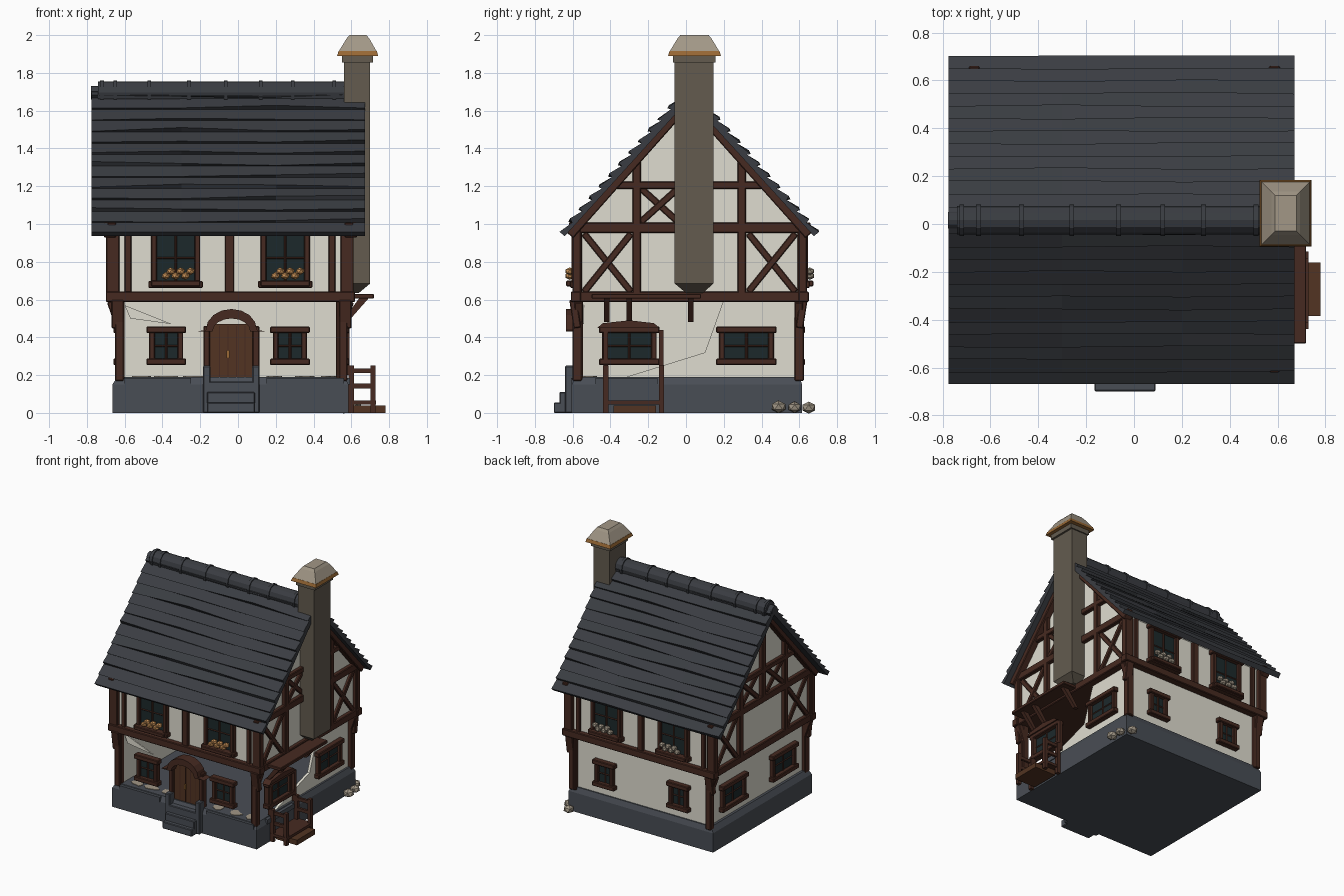
import bpy, bmesh, random
from math import pi, cos, sin
from mathutils import Vector, Matrix

random.seed(4)
if "Cube" in bpy.data.objects:
    bpy.data.objects.remove(bpy.data.objects["Cube"])


def material(name, *rgb):
    m = bpy.data.materials.new(name)
    m.use_nodes = True
    m.diffuse_color = (*rgb, 1)
    m.node_tree.nodes["Principled BSDF"].inputs["Base Color"].default_value = (*rgb, 1)
    return m


PLASTER = material("plaster", 0.74, 0.72, 0.63)
WOOD = material("dark timber", 0.062, 0.023, 0.015)
DOOR = material("door wood", 0.085, 0.034, 0.016)
SLATE = material("slate", 0.042, 0.046, 0.054)
STONE = material("blue grey stone", 0.066, 0.075, 0.09)
CHIMNEY = material("chimney stone", 0.125, 0.105, 0.078)
PALE = material("pale stone", 0.36, 0.31, 0.24)
RUST = material("rusty rim", 0.32, 0.14, 0.035)
GLASS = material("dark glass", 0.012, 0.022, 0.024)
FLOWER = material("orange flowers", 0.55, 0.27, 0.09)

# distance of each outer wall from the centre, for the two storeys
LOWER = dict(front=0.56, back=0.59, right=0.55, left=0.62)
UPPER = dict(front=0.57, back=0.61, right=0.58, left=0.66)


def place(side, u, z, d):
    return {"front": (u, -d, z), "back": (u, d, z),
            "right": (d, u, z), "left": (-d, u, z)}[side]


def finish(name, bm, mat, bevel=0):
    bmesh.ops.recalc_face_normals(bm, faces=bm.faces)
    mesh = bpy.data.meshes.new(name)
    bm.to_mesh(mesh)
    bm.free()
    mesh.materials.append(mat)
    ob = bpy.data.objects.new(name, mesh)
    bpy.context.collection.objects.link(ob)
    if bevel:
        mod = ob.modifiers.new("soft edges", "BEVEL")
        mod.width = bevel
        mod.segments = 1
    return ob


def loft(name, rings, mat, bevel=0):
    """Skin a list of equal-length point rings and cap both ends."""
    bm = bmesh.new()
    rows = [[bm.verts.new(p) for p in r] for r in rings]
    for a, b in zip(rows, rows[1:]):
        for i in range(len(a)):
            j = (i + 1) % len(a)
            bm.faces.new((a[i], a[j], b[j], b[i]))
    bm.faces.new(rows[0])
    bm.faces.new(rows[-1])
    return finish(name, bm, mat, bevel)


def prism(name, side, pts, d0, d1, mat, bevel=0):
    return loft(name, [[place(side, u, z, d) for u, z in pts] for d in (d0, d1)], mat, bevel)


def panel(name, side, u0, u1, z0, z1, d0, d1, mat, bevel=0):
    return prism(name, side, [(u0, z0), (u1, z0), (u1, z1), (u0, z1)], d0, d1, mat, bevel)


def beam(name, side, a, b, d, width=0.045, thick=0.03, mat=WOOD):
    a, b = Vector(a), Vector(b)
    n = (b - a).normalized().orthogonal() * width / 2
    prism(name, side, [a + n, b + n, b - n, a - n], d - 0.015, d + thick, mat, 0.005)


def cross(name, side, u0, u1, z0, z1, d, width=0.035):
    beam(name + "_rising", side, (u0, z0), (u1, z1), d, width, 0.02)
    beam(name + "_falling", side, (u0, z1), (u1, z0), d, width, 0.016)


def rect_stack(name, levels, mat):
    """Stack of rectangles given as x0, x1, y0, y1, z."""
    loft(name, [[(a, c, z), (b, c, z), (b, e, z), (a, e, z)] for a, b, c, e, z in levels], mat)


def window(name, side, u, z0, z1, width, d):
    h = width / 2
    panel(name + "_glass", side, u - h, u + h, z0, z1, d - 0.01, d + 0.008, GLASS)
    for s in (-1, 1):
        beam(name + "_jamb", side, (u + s * h, z0), (u + s * h, z1), d, 0.03, 0.03)
    for z in (z0, z1):
        beam(name + "_rail", side, (u - h - 0.03, z), (u + h + 0.03, z), d, 0.035, 0.04)
    beam(name + "_mullion", side, (u, z0), (u, z1), d, 0.014, 0.015)
    beam(name + "_glazing_bar", side, (u - h, (z0 + z1) / 2), (u + h, (z0 + z1) / 2), d, 0.01, 0.013)


def blobs(name, spots, mat):
    bm = bmesh.new()
    for x, y, z, r in spots:
        mat4 = Matrix.Translation((x, y, z)) @ Matrix.Diagonal((1, 1, 0.8, 1))
        bmesh.ops.create_icosphere(bm, subdivisions=1, radius=r, matrix=mat4)
    finish(name, bm, mat)


# stone plinth, whose top is the ground floor
rect_stack("plinth", [(-0.665, 0.585, -0.605, 0.615, 0), (-0.665, 0.585, -0.605, 0.615, 0.15),
                      (-0.64, 0.565, -0.585, 0.6, 0.19)], STONE)
for u0, u1 in ((-0.6, -0.25), (0.15, 0.56)):
    panel("plinth_ledge", "front", u0, u1, 0.15, 0.185, 0.58, 0.61, STONE)
panel("plinth_side_ledge", "right", -0.48, -0.15, 0.15, 0.185, 0.56, 0.592, STONE)

# ground floor walls, open at the front and broken on the right
panel("back_lower_wall", "back", -0.62, 0.55, 0.18, 0.6, 0.57, 0.59, PLASTER)
panel("left_lower_wall", "left", -0.55, 0.59, 0.18, 0.6, 0.6, 0.62, PLASTER)
prism("right_broken_wall", "right", [(-0.35, 0.18), (0.59, 0.18), (0.59, 0.6), (0.2, 0.6), (0.1, 0.32)],
      0.53, 0.55, PLASTER)
prism("front_wall_scrap", "front", [(-0.6, 0.57), (-0.35, 0.47), (-0.57, 0.5)], 0.54, 0.55, PLASTER)
for x in (-0.5, -0.38, -0.24, 0.2, 0.34, 0.48):
    ring = [(x + random.uniform(0.03, 0.07) * cos(k * pi / 4),
             -0.52 + random.uniform(0.02, 0.05) * sin(k * pi / 4)) for k in range(8)]
    loft("floor_plaster_patch", [[(*p, z) for p in ring] for z in (0.188, 0.194)], PALE)

# upper storey with gables
prism("upper_storey", "right", [(-0.57, 0.6), (0.61, 0.6), (0.61, 0.98), (0.016, 1.65), (-0.57, 0.98)],
      -0.66, 0.58, PLASTER)
panel("storey_underside", "right", -0.57, 0.61, 0.592, 0.601, -0.66, 0.58, WOOD)

# corner posts, brackets and floor beams
for side, us in (("front", (-0.625, 0.545)), ("back", (-0.625, 0.545))):
    d = LOWER[side]
    for u in us:
        beam("lower_corner_post", side, (u, 0.17), (u, 0.6), d, 0.05, 0.03)
        beam("corner_bracket", side, (u, 0.45), (u + (0.05 if u > 0 else -0.05), 0.59), d, 0.04, 0.03)
        v = u * 1.06
        beam("upper_corner_post", side, (v, 0.6), (v, 0.98), UPPER[side], 0.07, 0.03)
        beam("inner_corner_post", side, (v - 0.08 * (1 if u > 0 else -1), 0.62),
             (v - 0.08 * (1 if u > 0 else -1), 0.98), UPPER[side], 0.035, 0.018)
    beam("floor_beam", side, (-0.70, 0.615), (0.62, 0.615), UPPER[side], 0.055, 0.04)
    beam("centre_post", side, (-0.045, 0.62), (-0.045, 0.98), UPPER[side], 0.05, 0.025)
    # upper windows with flower boxes
    for u in (-0.33, 0.25):
        window(side + "_upper_window", side, u, 0.68, 0.96, 0.23, UPPER[side] + 0.005)
        panel("flower_box", side, u - 0.13, u + 0.13, 0.67, 0.7, 0.57, UPPER[side] + 0.065, WOOD, 0.005)
        spots = [(*place(side, u + k * 0.026, 0, UPPER[side] + 0.045)[:2],
                  0.725 + 0.025 * (k % 2), 0.026) for k in range(-2, 4)]
        blobs("window_flowers", spots, FLOWER if side == "front" else PALE)

# timber framing on both gables
for side in ("right", "left"):
    d = UPPER[side]
    for name, a, b, w in (("floor_beam", (-0.6, 0.615), (0.65, 0.615), 0.055),
                          ("eaves_beam", (-0.62, 0.98), (0.66, 0.98), 0.055),
                          ("collar_beam", (-0.4, 1.205), (0.43, 1.205), 0.04),
                          ("front_stud", (-0.26, 0.62), (-0.26, 1.34), 0.045),
                          ("back_stud", (0.295, 0.62), (0.295, 1.34), 0.045),
                          ("front_post", (-0.575, 0.6), (-0.575, 0.98), 0.05),
                          ("back_post", (0.615, 0.6), (0.615, 0.98), 0.05)):
        beam("gable_" + name, side, a, b, d, w)
    cross("front_brace", side, -0.54, -0.29, 0.64, 0.95, d)
    cross("back_brace", side, 0.33, 0.58, 0.64, 0.95, d)
    cross("gable_brace", side, -0.24, -0.04, 1.01, 1.19, d)
    if side == "left":
        cross("gable_back_brace", side, 0.07, 0.27, 1.01, 1.19, d)
        beam("king_post", side, (0.016, 0.98), (0.016, 1.6), d)
    for eave in (-0.62, 0.655):
        beam("rake_board", side, (eave, 0.945), (0.016, 1.66), d, 0.06, 0.05)
    for u in (-0.575, 0.6):
        beam("side_lower_post", side, (u, 0.17), (u, 0.6), LOWER[side], 0.05, 0.03)
        beam("side_bracket", side, (u, 0.45), (u * 1.04, 0.6), LOWER[side], 0.04, 0.05)

# ground floor windows
for side, rows in (("front", ((-0.38, 0.15), (0.275, 0.15))), ("back", ((-0.36, 0.13), (0.28, 0.13))),
                   ("right", ((-0.3, 0.26), (0.32, 0.26))), ("left", ((-0.3, 0.26), (0.32, 0.26)))):
    for u, w in rows:
        window(side + "_lower_window", side, u, 0.27, 0.44, w, LOWER[side])
arch = [(-0.47, 0.45), (-0.14, 0.45), (-0.17, 0.475), (-0.3, 0.49), (-0.44, 0.475)]
prism("side_window_hood", "right", arch, 0.54, 0.6, WOOD)

# front door with arched hood, steps and stone cheeks
panel("door", "front", -0.16, 0.09, 0.18, 0.47, 0.55, 0.575, DOOR)
for k in range(4):
    u = -0.1 + k * 0.045
    panel("door_board_joint", "front", u, u + 0.006, 0.19, 0.46, 0.57, 0.578, WOOD)
panel("door_handle", "front", -0.06, -0.045, 0.29, 0.33, 0.57, 0.583, RUST)
for u in (-0.165, 0.095):
    beam("door_jamb", "front", (u, 0.18), (u, 0.46), 0.56, 0.035, 0.04)
    panel("stair_cheek", "front", u - 0.02, u + 0.02, 0, 0.25, 0.58, 0.64, STONE, 0.006)
outer = [(-0.035 + 0.135 * cos(k * pi / 8), 0.44 + 0.11 * sin(k * pi / 8)) for k in range(9)]
inner = [(-0.035 + 0.1 * cos(k * pi / 8), 0.43 + 0.07 * sin(k * pi / 8)) for k in range(8, -1, -1)]
prism("door_hood", "front", outer + [(-0.22, 0.43)] + inner + [(0.15, 0.43)], 0.55, 0.635, WOOD)
for k in range(3):
    panel("front_step", "front", -0.165, 0.09, 0, 0.055 * (k + 1), 0.55, 0.7 - 0.03 * k, STONE, 0.005)

# side porch: deck, railing, canopy and brackets
panel("porch_deck", "right", -0.44, -0.12, 0.045, 0.065, 0.57, 0.73, WOOD)
panel("porch_step", "right", -0.385, -0.16, 0, 0.04, 0.6, 0.78, DOOR)
for u in (-0.425, -0.13):
    for x in (0.6, 0.715):
        panel("porch_post", "right", u - 0.014, u + 0.014, 0, 0.25, x - 0.014, x + 0.014, WOOD)
    for z in (0.13, 0.21):
        panel("porch_rail", "right", u - 0.009, u + 0.009, z, z + 0.025, 0.58, 0.725, WOOD)
    panel("porch_tall_post", "right", u - 0.012, u + 0.012, 0.2, 0.44, 0.565, 0.59, WOOD)
panel("canopy", "right", -0.5, 0.08, 0.605, 0.63, 0.57, 0.72, WOOD, 0.004)
for u in (-0.42, -0.3, 0.025):
    prism("canopy_bracket", "front", [(0.55, 0.48), (0.58, 0.48), (0.69, 0.605), (0.64, 0.605)],
          -u - 0.014, -u + 0.014, WOOD)

# lapped slate roof: a stepped section, slightly uneven from end to end
APEX_Y, APEX_Z, ROWS = 0.016, 1.735, 13
for name, eave_y in (("front_roof", -0.665), ("back_roof", 0.7)):
    eave, top = Vector((eave_y, 0.955)), Vector((APEX_Y, APEX_Z))
    out = (top - eave).normalized().orthogonal()
    out *= 1 if out.y > 0 else -1

    def section(x):
        pts = []
        for k in range(ROWS):
            wob = random.uniform(-0.007, 0.007)
            low = eave.lerp(top, max(0, k + wob * 20) / ROWS)
            high = eave.lerp(top, (k + 1) / ROWS)
            pts += [low + out * (0.008 + wob / 2), high - out * 0.012]
        pts += [top - out * 0.05, eave - out * 0.03]
        return [(x, p.x, p.y) for p in pts]

    loft(name, [section(x) for x in (-0.775, -0.3, 0.2, 0.672)], SLATE)


# ridge tiles with collars
def ridge(name, x0, x1, r):
    ring = [(APEX_Y + r * cos(k * pi / 6), 1.695 + r * sin(k * pi / 6)) for k in range(12)]
    loft(name, [[(x, *p) for p in ring] for x in (x0, x1)], SLATE)


ridge("ridge_end", -0.778, -0.73, 0.035)
ridge("ridge_tiles", -0.74, 0.57, 0.059)
for x in (-0.72, -0.65, -0.47, -0.26, -0.065, 0.12, 0.29, 0.51):
    ridge("ridge_collar", x - 0.01, x + 0.01, 0.066)

# chimney stack and cap
rect_stack("chimney", [(0.57, 0.64, 0, 0.09, 0.635), (0.56, 0.7, -0.06, 0.145, 0.685),
                       (0.56, 0.7, -0.06, 0.145, 1.86)], CHIMNEY)
rect_stack("chimney_collar", [(0.55, 0.715, -0.07, 0.155, 1.855), (0.55, 0.715, -0.07, 0.155, 1.895)], CHIMNEY)
rect_stack("cap_rim", [(0.525, 0.742, -0.095, 0.185, 1.89), (0.532, 0.735, -0.087, 0.177, 1.915)], RUST)
rect_stack("cap", [(0.533, 0.734, -0.086, 0.176, 1.914), (0.575, 0.695, -0.045, 0.135, 1.982),
                   (0.59, 0.68, -0.03, 0.12, 2.0)], PALE)

# loose rocks at the back corner
blobs("rocks", [(0.615, 0.49, 0.032, 0.042), (0.61, 0.575, 0.03, 0.038), (0.56, 0.65, 0.028, 0.04)], PALE)
